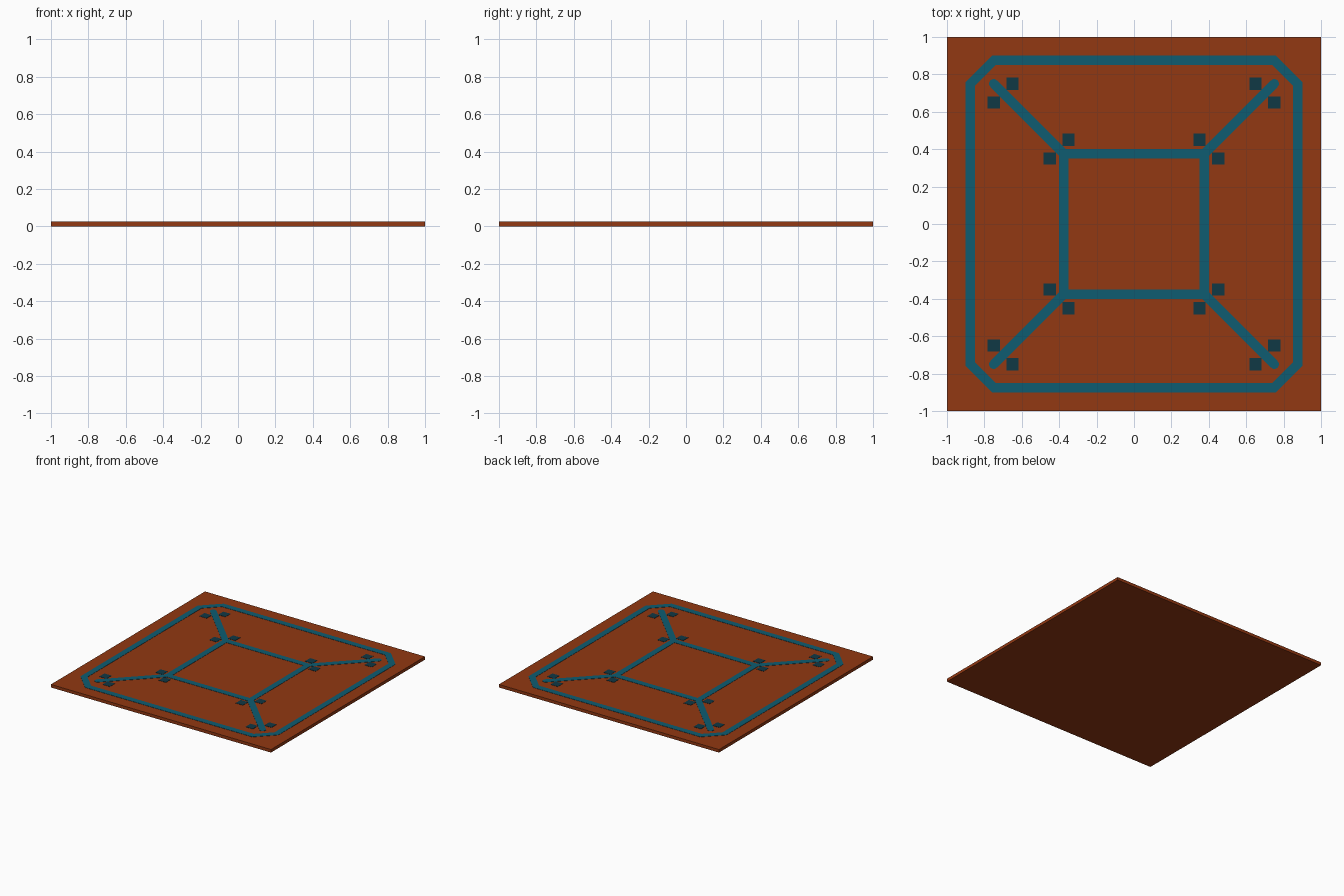
import bpy, bmesh, math

if "Cube" in bpy.data.objects:
    bpy.data.objects.remove(bpy.data.objects["Cube"])

SLAB_H = 0.025   # top of the slab
PLATE_H = 0.002  # thickness of painted plates


def material(name, rgb):
    m = bpy.data.materials.new(name)
    m.diffuse_color = (*[((c / 255 + 0.055) / 1.055) ** 2.4 for c in rgb], 1)
    m.use_nodes = True
    m.node_tree.nodes["Principled BSDF"].inputs["Base Color"].default_value = m.diffuse_color
    return m


RUST = material("rust", (146, 56, 18))
TEAL = material("teal", (14, 92, 113))
DARK = material("dark_teal", (16, 56, 69))


def prism_faces(name, polygons, z, height, mat):
    """Extrude flat polygons (lists of xy) upward into one object."""
    bm = bmesh.new()
    for poly in polygons:
        face = bm.faces.new([bm.verts.new((x, y, z)) for x, y in poly])
        top = bmesh.ops.extrude_face_region(bm, geom=[face])["geom"]
        bmesh.ops.translate(bm, vec=(0, 0, height),
                            verts=[v for v in top if isinstance(v, bmesh.types.BMVert)])
    bmesh.ops.remove_doubles(bm, verts=bm.verts, dist=1e-5)
    # drop walls shared between neighbouring strips
    walls = {}
    for f in bm.faces:
        walls.setdefault(frozenset(f.verts), []).append(f)
    bmesh.ops.delete(bm, geom=[f for g in walls.values() if len(g) > 1 for f in g],
                     context='FACES')
    bmesh.ops.recalc_face_normals(bm, faces=bm.faces)
    mesh = bpy.data.meshes.new(name)
    bm.to_mesh(mesh)
    bm.free()
    mesh.materials.append(mat)
    obj = bpy.data.objects.new(name, mesh)
    bpy.context.collection.objects.link(obj)
    return obj


def ring(outer, inner):
    n = len(outer)
    return [[outer[i], outer[(i + 1) % n], inner[(i + 1) % n], inner[i]] for i in range(n)]


def square(cx, cy, r):
    return [(cx - r, cy - r), (cx + r, cy - r), (cx + r, cy + r), (cx - r, cy + r)]


def octagon(a, b):
    return [(a, -b), (a, b), (b, a), (-b, a), (-a, b), (-a, -b), (-b, -a), (b, -a)]


def four_way(poly):
    """Repeat a polygon at each quarter turn."""
    out = []
    for c, s in ((1, 0), (0, 1), (-1, 0), (0, -1)):
        out.append([(c * x - s * y, s * x + c * y) for x, y in poly])
    return out


# base slab
prism_faces("base_slab", [square(0, 0, 1)], 0, SLAB_H, RUST)

# chamfered border line and inner square line
prism_faces("border_line", ring(octagon(0.9, 0.76), octagon(0.85, 0.74)), SLAB_H, PLATE_H, TEAL)
prism_faces("inner_square_line", ring(square(0, 0, 0.4), square(0, 0, 0.35)), SLAB_H, PLATE_H, TEAL)

# diagonal lines, notched onto the square's corners, with rounded tips
R = 0.025
tip = [(0.75 + R * math.cos(math.radians(a)), 0.75 + R * math.sin(math.radians(a)))
       for a in range(-45, 136, 30)]
k = 0.4 - R * math.sqrt(2)
prism_faces("diagonal_lines", four_way([(0.4, k)] + tip + [(k, 0.4), (0.4, 0.4)]),
            SLAB_H, PLATE_H, TEAL)

# pairs of small square pads at both ends of each diagonal
pads = []
for cx, cy in ((0.35, 0.45), (0.45, 0.35), (0.65, 0.75), (0.75, 0.65)):
    pads += four_way(square(cx, cy, 0.033))
prism_faces("corner_pads", pads, SLAB_H, PLATE_H, DARK)
